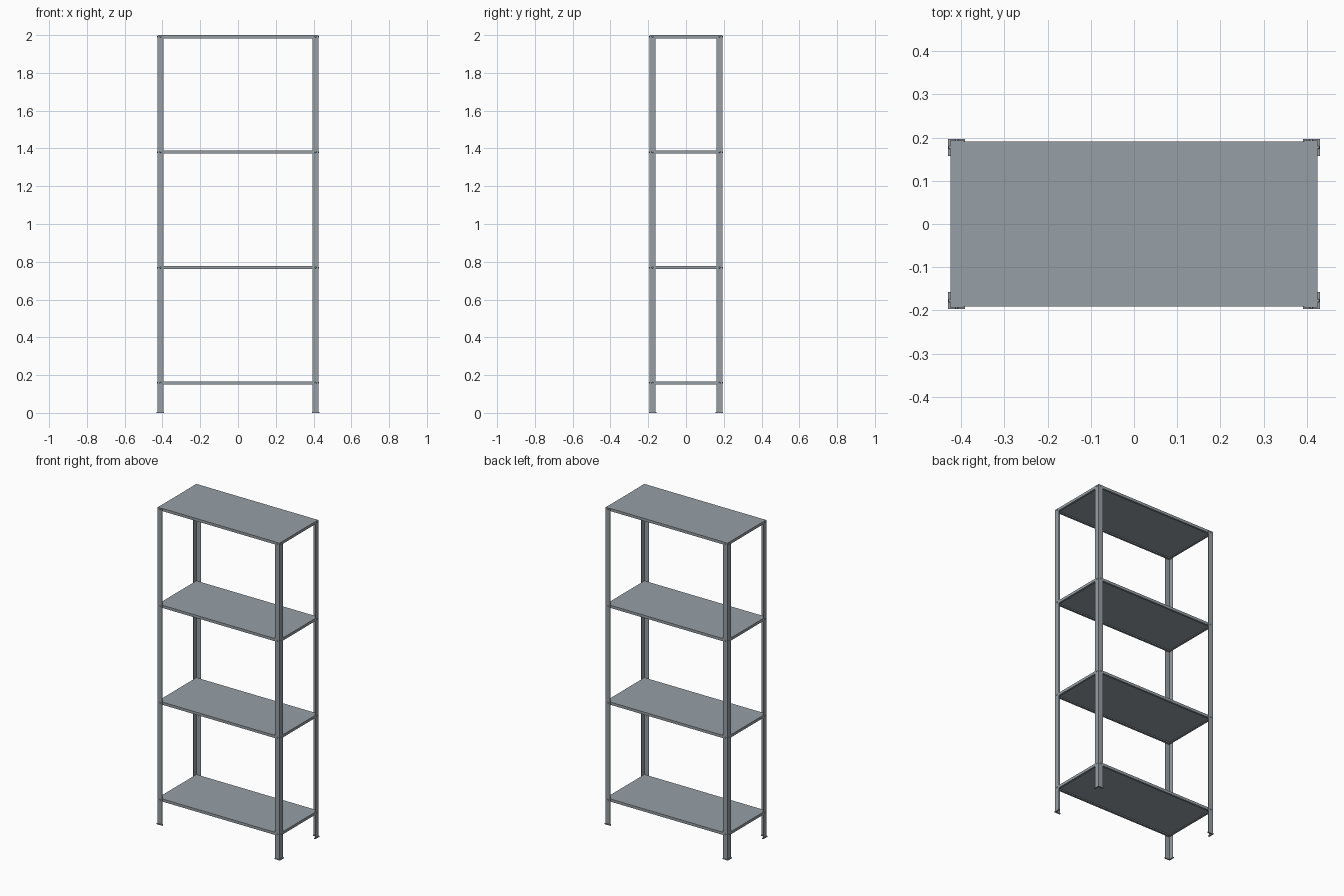
import bpy, bmesh
from mathutils import Matrix, Vector

old = bpy.data.objects.get("Cube")
if old:
    bpy.data.objects.remove(old, do_unlink=True)


def material(name, rgb):
    m = bpy.data.materials.new(name)
    m.use_nodes = True
    m.diffuse_color = (*rgb, 1)
    m.node_tree.nodes["Principled BSDF"].inputs["Base Color"].default_value = (*rgb, 1)
    return m


STEEL = material("galvanised_steel", (0.31, 0.35, 0.38))

HX, HY, T = 0.4265, 0.1935, 0.002        # outer half sizes and sheet thickness
FLANGE = 0.033                           # leg flange width
TOPS = [2.0 - 0.611 * i for i in range(4)]
LIP = 0.017                              # shelf rim height


def box(bm, lo, hi):
    lo, hi = Vector(lo), Vector(hi)
    mat = Matrix.Translation((lo + hi) / 2) @ Matrix.Diagonal((*(hi - lo), 1))
    bmesh.ops.create_cube(bm, size=1, matrix=mat)


def finish(name, bm):
    bmesh.ops.recalc_face_normals(bm, faces=bm.faces)
    me = bpy.data.meshes.new(name)
    bm.to_mesh(me)
    bm.free()
    me.materials.append(STEEL)
    ob = bpy.data.objects.new(name, me)
    bpy.context.collection.objects.link(ob)
    return ob


def angle_profile(bm, sx, sy, outer, width, t, z0, z1):
    """L-shaped section with its corner at the outside, extruded upwards."""
    ox, oy = outer
    pts = [(0, 0), (width, 0), (width, t), (t, t), (t, width), (0, width)]
    f = bm.faces.new([bm.verts.new((sx * (ox - a), sy * (oy - b), z0)) for a, b in pts])
    top = bmesh.ops.extrude_face_region(bm, geom=[f])
    verts = [v for v in top["geom"] if isinstance(v, bmesh.types.BMVert)]
    bmesh.ops.translate(bm, vec=(0, 0, z1 - z0), verts=verts)


def bolt(bm, centre, axis, radius=0.005, depth=0.004):
    rot = Vector(axis).to_track_quat("Z", "Y").to_matrix().to_4x4()
    bmesh.ops.create_cone(bm, cap_ends=True, segments=12, radius1=radius,
                          radius2=radius * 0.6, depth=depth,
                          matrix=Matrix.Translation(centre) @ rot)


# Legs, feet and bolts at the four corners
for sy, depth_name in ((-1, "front"), (1, "back")):
    for sx, side in ((-1, "right"), (1, "left")):
        bm = bmesh.new()
        angle_profile(bm, sx, sy, (HX, HY), FLANGE, T, 0.001, 1.999)
        finish(f"{depth_name}_{side}_leg", bm)

        bm = bmesh.new()
        angle_profile(bm, sx, sy, (HX + 0.004, HY + 0.003), 0.039, 0.009, 0, 0.006)
        finish(f"{depth_name}_{side}_foot", bm)

        bm = bmesh.new()
        for z in TOPS:
            zc = z - LIP / 2
            bolt(bm, (sx * (HX - 0.016), sy * (HY + 0.001), zc), (0, sy, 0))
            bolt(bm, (sx * (HX + 0.001), sy * (HY - 0.016), zc), (sx, 0, 0))
        finish(f"{depth_name}_{side}_bolts", bm)

# Shelves: sheet top, rim all round and a return flange under the rim
for i, z in enumerate(reversed(TOPS)):
    x, y = HX - T, HY - T
    low, ret = z - LIP, 0.012
    bm = bmesh.new()
    box(bm, (-x, -y, z - T), (x, y, z))
    for s in (-1, 1):
        for inset, z0, z1 in ((T, low, z - T), (ret, low, low + T)):
            box(bm, (-x, min(s * y, s * (y - inset)), z0),
                (x, max(s * y, s * (y - inset)), z1))
            box(bm, (min(s * x, s * (x - inset)), -y, z0),
                (max(s * x, s * (x - inset)), y, z1))
    finish(f"shelf_{i + 1}", bm)
